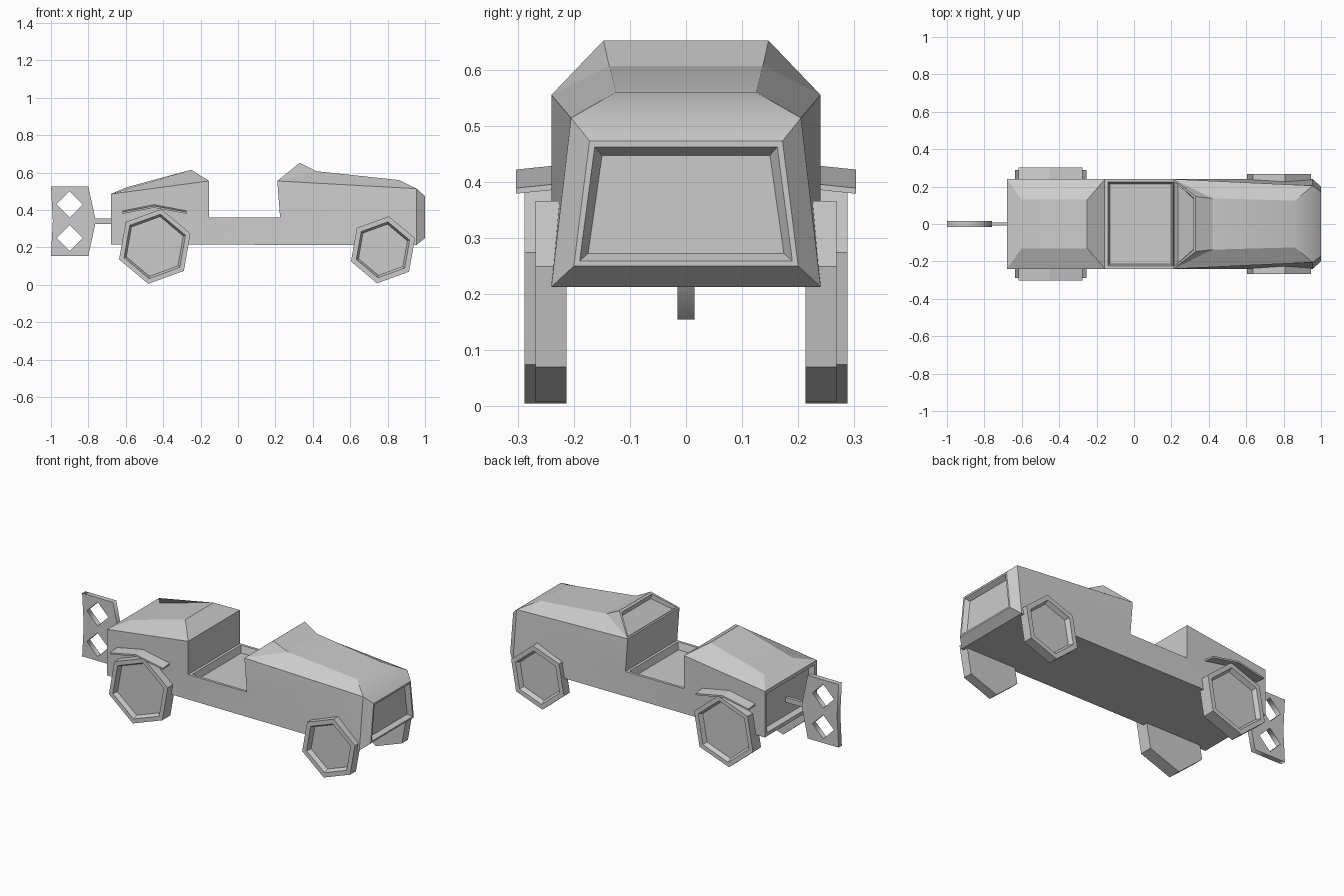
import bpy, bmesh, math
from mathutils import Vector

if "Cube" in bpy.data.objects:
    bpy.data.objects.remove(bpy.data.objects["Cube"])

grey = bpy.data.materials.new("plain grey")
grey.diffuse_color = (0.6, 0.6, 0.6, 1)
grey.use_nodes = True
grey.node_tree.nodes["Principled BSDF"].inputs["Base Color"].default_value = grey.diffuse_color


def finish(bm, name):
    bmesh.ops.recalc_face_normals(bm, faces=bm.faces)
    me = bpy.data.meshes.new(name)
    bm.to_mesh(me)
    bm.free()
    me.materials.append(grey)
    ob = bpy.data.objects.new(name, me)
    bpy.context.collection.objects.link(ob)
    return ob


def recess(bm, face, rim, bevel, depth):
    """Flat rim, then a sloped step down to a sunken panel."""
    face.normal_update()
    n = face.normal.copy()
    bmesh.ops.inset_region(bm, faces=[face], thickness=rim)
    if bevel:
        bmesh.ops.inset_region(bm, faces=[face], thickness=bevel)
    else:
        bmesh.ops.inset_region(bm, faces=[face], thickness=0.002)
    bmesh.ops.translate(bm, verts=list(face.verts), vec=-n * depth)


# Body: half outline points, walked from the tail over the top to the nose
P = [(-.68, .24, .215), (-.68, .24, .485), (-.60, .13, .52), (-.25, .13, .615),
     (-.155, .24, .555), (-.155, .24, .36), (.225, .24, .36), (.21, .24, .555),
     (.33, .147, .652), (.42, .137, .607), (.86, .125, .56), (.955, .205, .514),
     (1, .172, .473), (1, .20, .25), (.955, .24, .213)]
bm = bmesh.new()
L = [bm.verts.new(p) for p in P]
R = [bm.verts.new((x, -y, z)) for x, y, z in P]
cross = []
for i in range(len(P)):
    j = (i + 1) % len(P)
    cross.append(bm.faces.new((L[i], L[j], R[j], R[i])))
for side in (L, R):
    for ids in ((0, 1, 4, 5), (0, 5, 6, 14), (6, 7, 11, 14), (1, 2, 3, 4),
                (7, 8, 9), (7, 9, 10, 11), (11, 12, 13, 14)):
        bm.faces.new([side[i] for i in ids])
bmesh.ops.recalc_face_normals(bm, faces=bm.faces)
recess(bm, cross[0], .03, .015, .03)      # tail panel
recess(bm, cross[5], .022, .015, .04)     # cockpit floor
recess(bm, cross[7], .016, .015, .02)     # windscreen
recess(bm, cross[12], .014, .02, .025)    # grille
body = finish(bm, "body")
bpy.context.view_layer.objects.active = body
body.select_set(True)
bpy.ops.object.shade_smooth_by_angle(angle=math.radians(20))


# Wheels: six-sided discs with a sunken hub
def wheel(name, x, z, radius, hub_rim, y_in, y_out, s):
    bm = bmesh.new()
    rings = []
    for y in (y_in, y_out):
        rings.append([bm.verts.new((x + radius * math.cos(a), s * y, z + radius * math.sin(a)))
                      for a in (math.radians(20 + 60 * k) for k in range(6))])
    inner, outer = rings
    for k in range(6):
        m = (k + 1) % 6
        bm.faces.new((inner[k], inner[m], outer[m], outer[k]))
    bm.faces.new(inner)
    hub = bm.faces.new(outer)
    bmesh.ops.recalc_face_normals(bm, faces=bm.faces)
    recess(bm, hub, hub_rim, .013, .025)
    finish(bm, name)


# Fenders: thin bent strips over the rear wheels
def fender(name, s):
    bm = bmesh.new()
    rings = []
    for y, drop in ((.225, 0), (.303, .008)):
        for t in (0, -.01):
            rings.append([bm.verts.new((x, s * y, z - drop + t))
                          for x, z in ((-.617, .397), (-.45, .43), (-.275, .397))])
    a, b, c, d = rings
    for u, v in ((a, b), (b, d), (d, c), (c, a)):
        for k in range(2):
            bm.faces.new((u[k], u[k + 1], v[k + 1], v[k]))
    for k in (0, 2):
        bm.faces.new((a[k], b[k], d[k], c[k]))
    finish(bm, name)


for s, side in ((-1, "right"), (1, "left")):
    wheel("rear_wheel_" + side, -.445, .205, .203, .028, .213, .288, s)
    wheel("front_wheel_" + side, .775, .187, .182, .03, .213, .268, s)
    fender("rear_fender_" + side, s)

# Winding key: flat plate with two diamond holes
curve = bpy.data.curves.new("winding_key", 'CURVE')
curve.dimensions = '2D'
curve.fill_mode = 'BOTH'
curve.extrude = .015
loops = [[(-1, .155), (-.8, .155), (-.76, .34), (-.8, .525), (-1, .525), (-.99, .34)]]
for cz in (.43, .25):
    loops.append([(-.9 - .07, cz), (-.9, cz + .07), (-.9 + .07, cz), (-.9, cz - .07)])
for pts in loops:
    sp = curve.splines.new('POLY')
    sp.points.add(len(pts) - 1)
    for p, (x, z) in zip(sp.points, pts):
        p.co = (x, z, 0, 1)
    sp.use_cyclic_u = True
curve.materials.append(grey)
key = bpy.data.objects.new("winding_key", curve)
key.rotation_euler.x = math.pi / 2
bpy.context.collection.objects.link(key)
bpy.ops.object.select_all(action='DESELECT')
key.select_set(True)
bpy.context.view_layer.objects.active = key
bpy.ops.object.convert(target='MESH')

# Key shaft
bm = bmesh.new()
bmesh.ops.create_cube(bm, size=1)
bmesh.ops.scale(bm, verts=bm.verts, vec=(.15, .018, .028))
bmesh.ops.translate(bm, verts=bm.verts, vec=Vector((-.71, 0, .34)))
finish(bm, "key_shaft")
